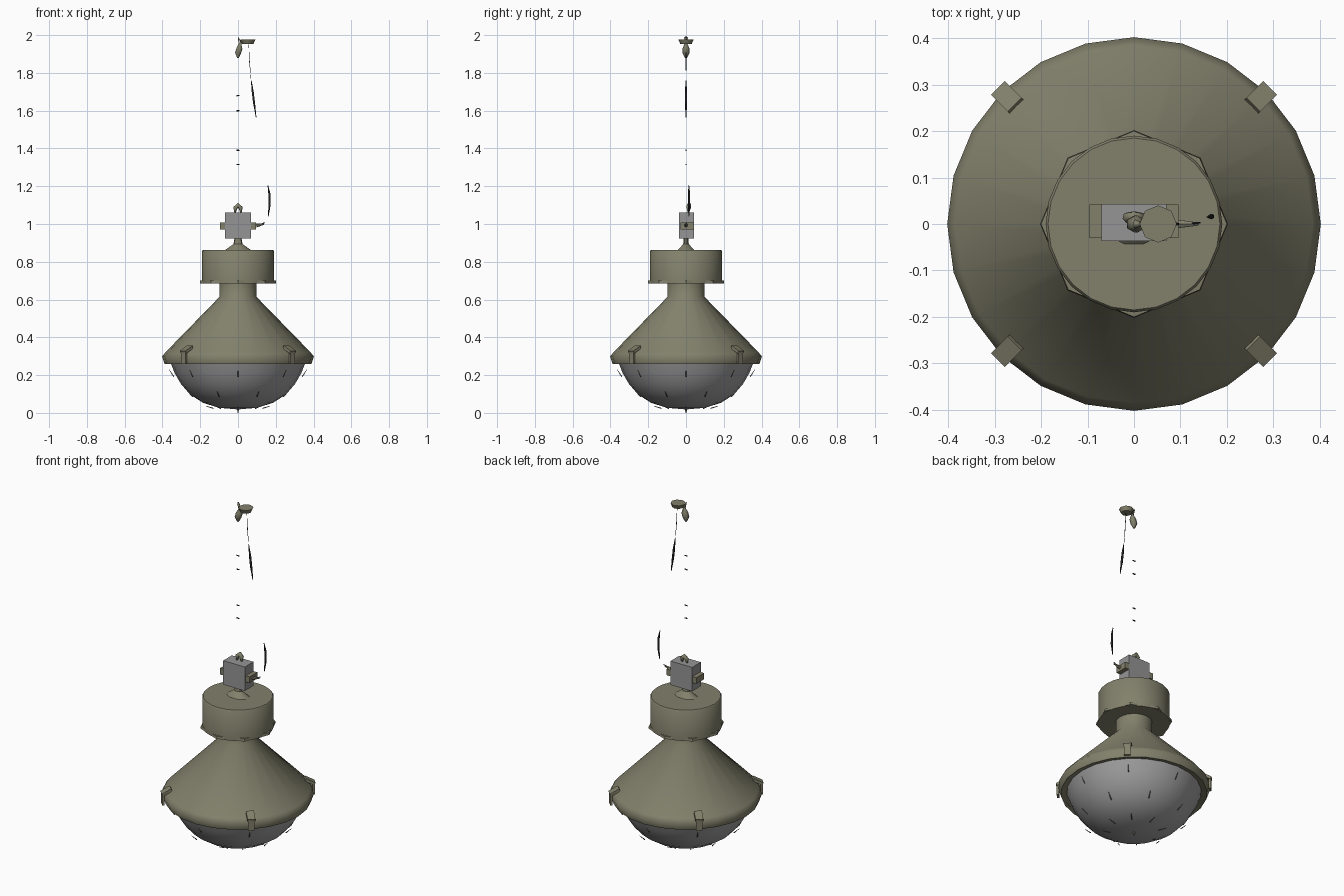
import bpy, bmesh, math
from mathutils import Vector, Matrix

if "Cube" in bpy.data.objects:
    bpy.data.objects.remove(bpy.data.objects["Cube"], do_unlink=True)


def material(name, rgb):
    m = bpy.data.materials.new(name)
    m.use_nodes = True
    m.diffuse_color = (*rgb, 1)
    m.node_tree.nodes["Principled BSDF"].inputs["Base Color"].default_value = (*rgb, 1)
    return m


OLIVE = material("olive_enamel", (0.225, 0.22, 0.15))
METAL = material("grey_metal", (0.3, 0.3, 0.3))
GLASS = material("pale_grey_glass", (0.35, 0.35, 0.35))
DARK = material("dark_cable", (0.02, 0.02, 0.022))


def finish(bm, name, mat, angle=None):
    bmesh.ops.recalc_face_normals(bm, faces=bm.faces)
    mesh = bpy.data.meshes.new(name)
    bm.to_mesh(mesh)
    bm.free()
    mesh.materials.append(mat)
    ob = bpy.data.objects.new(name, mesh)
    bpy.context.collection.objects.link(ob)
    if angle:
        bpy.ops.object.select_all(action="DESELECT")
        ob.select_set(True)
        bpy.context.view_layer.objects.active = ob
        bpy.ops.object.shade_smooth_by_angle(angle=math.radians(angle))


def lathe(name, profile, mat, sides=24, angle=35, depth=1):
    """Spin an (r, z) profile around the vertical axis; depth flattens it along y."""
    bm = bmesh.new()
    verts = [bm.verts.new((r, 0, z)) for r, z in profile]
    edges = [bm.edges.new(p) for p in zip(verts, verts[1:])]
    bmesh.ops.spin(bm, geom=verts + edges, axis=(0, 0, 1), cent=(0, 0, 0),
                   angle=math.tau, steps=sides, use_duplicate=False)
    bmesh.ops.remove_doubles(bm, verts=bm.verts, dist=0.0005)
    bmesh.ops.scale(bm, vec=(1, depth, 1), verts=bm.verts)
    finish(bm, name, mat, angle)


def block(name, centre, size, mat, turn=0, tilt=0):
    bm = bmesh.new()
    m = (Matrix.Translation(centre) @ Matrix.Rotation(turn, 4, "Z")
         @ Matrix.Rotation(tilt, 4, "Y") @ Matrix.Diagonal((*size, 1)))
    bmesh.ops.create_cube(bm, size=1, matrix=m)
    finish(bm, name, mat)


def rod(name, a, b, r1, r2, mat, sides=8):
    a, b = Vector(a), Vector(b)
    d = b - a
    m = Matrix.Translation((a + b) / 2) @ d.to_track_quat("Z", "Y").to_matrix().to_4x4()
    bm = bmesh.new()
    bmesh.ops.create_cone(bm, cap_ends=True, segments=sides, radius1=r1,
                          radius2=r2, depth=d.length, matrix=m)
    finish(bm, name, mat, 50)


def strand(name, points, radius, mat):
    """Tube through points, thinning to a tip at both ends."""
    cu = bpy.data.curves.new(name, "CURVE")
    cu.dimensions = "3D"
    cu.bevel_depth = radius
    cu.bevel_resolution = 1
    cu.use_fill_caps = True
    sp = cu.splines.new("POLY")
    sp.points.add(len(points) - 1)
    for i, (p, q) in enumerate(zip(sp.points, points)):
        p.co = (*q, 1)
        p.radius = 0.3 if i in (0, len(points) - 1) else 1
    cu.materials.append(mat)
    ob = bpy.data.objects.new(name, cu)
    bpy.context.collection.objects.link(ob)
    bpy.ops.object.select_all(action="DESELECT")
    ob.select_set(True)
    bpy.context.view_layer.objects.active = ob
    bpy.ops.object.convert(target="MESH")


# Lamp body
lathe("shade", [(0.355, 0.266), (0.388, 0.258), (0.402, 0.298), (0.385, 0.32),
                (0.097, 0.615), (0.097, 0.69)], OLIVE, angle=65)
lathe("ballast_housing", [(0.09, 0.69), (0.19, 0.685), (0.19, 0.857),
                          (0.185, 0.863), (0, 0.863)], OLIVE, angle=50)
lathe("housing_lip", [(0.18, 0.686), (0.202, 0.686), (0.2, 0.7), (0.18, 0.702)], OLIVE, 8)
lathe("housing_stem", [(0.068, 0.863), (0.024, 0.893), (0.018, 0.93)], OLIVE, 10, depth=0.66)
lathe("glass_bowl", [(0.358, 0.268), (0.335, 0.21), (0.3, 0.15), (0.25, 0.095),
                     (0.185, 0.053), (0.1, 0.027), (0, 0.018)], GLASS, 24, 60)

# Rim clips at the four diagonals, each a latch plate and a hook
for i in range(4):
    a = math.radians(45 + 90 * i)
    out = Vector((math.cos(a), math.sin(a), 0))
    up = Vector((0, 0, 1))
    block(f"clip_latch_{i}", out * 0.385 + up * 0.335, (0.058, 0.042, 0.016), OLIVE, a, 0.5)
    block(f"clip_hook_{i}", out * 0.404 + up * 0.295, (0.012, 0.035, 0.07), OLIVE, a)

# Wire guard remnants hugging the bowl
for level, (r, z, slope) in enumerate([(0.352, 0.21, 1.0), (0.275, 0.1, 0.75), (0.15, 0.03, 0.3)]):
    for i in range(8):
        a = math.tau * (i + 0.5 * (level % 2)) / 8
        radial = Vector((math.cos(a), math.sin(a), 0))
        mid = radial * r + Vector((0, 0, z))
        along = (radial * math.cos(slope) + Vector((0, 0, math.sin(slope)))) * 0.022
        rod(f"guard_wire_{level}_{i}", mid - along, mid + along, 0.003, 0.001, OLIVE, 4)
rod("guard_tip", (0, 0, 0), (0, 0, 0.022), 0.003, 0.006, OLIVE, 6)

# Junction box with wide cable glands
block("junction_box", (0, 0.003, 0.992), (0.14, 0.08, 0.14), METAL)
for side, label in ((-1, "right"), (1, "left")):
    block(f"gland_{label}", (side * 0.083, 0.006, 0.99), (0.026, 0.072, 0.036), OLIVE)
rod("gland_thread", (0.096, 0, 0.992), (0.138, 0, 1.0), 0.01, 0.004, OLIVE, 6)
strand("box_eye", [(-0.016, 0.012, 1.06), (-0.014, 0.014, 1.085), (0, 0.016, 1.1),
                   (0.014, 0.014, 1.085), (0.016, 0.012, 1.06)], 0.012, OLIVE)

# Ceiling plate, hook and suspension remnants
rod("ceiling_plate", (0.052, 0, 1.953), (0.052, 0, 1.976), 0.03, 0.04, OLIVE)
strand("ceiling_hook", [(0.02, 0, 1.955), (0.002, 0, 1.985), (0.005, 0, 1.96)], 0.01, OLIVE)
strand("hook_curl", [(0.012, 0, 1.96), (0.008, 0, 1.93), (0, 0, 1.905), (0, 0, 1.88)], 0.018, OLIVE)
for i, z in enumerate((1.315, 1.39, 1.6, 1.68)):
    rod(f"chain_link_{i}", (-0.008, 0, z), (0.008, 0, z), 0.004, 0.003, DARK, 6)

# Power cable
strand("upper_cable", [(0.057, 0, 1.95), (0.06, 0, 1.87), (0.07, 0, 1.75)], 0.002, DARK)
strand("middle_cable", [(0.07, 0, 1.76), (0.078, 0, 1.7), (0.085, 0, 1.64),
                        (0.096, 0, 1.565)], 0.006, DARK)
strand("lower_cable", [(0.158, 0.015, 1.205), (0.166, 0.016, 1.16),
                       (0.167, 0.016, 1.1), (0.16, 0.015, 1.04)], 0.006, DARK)
rod("cable_end", (0.12, 0, 0.997), (0.142, 0.003, 1.008), 0.004, 0.002, DARK, 6)
